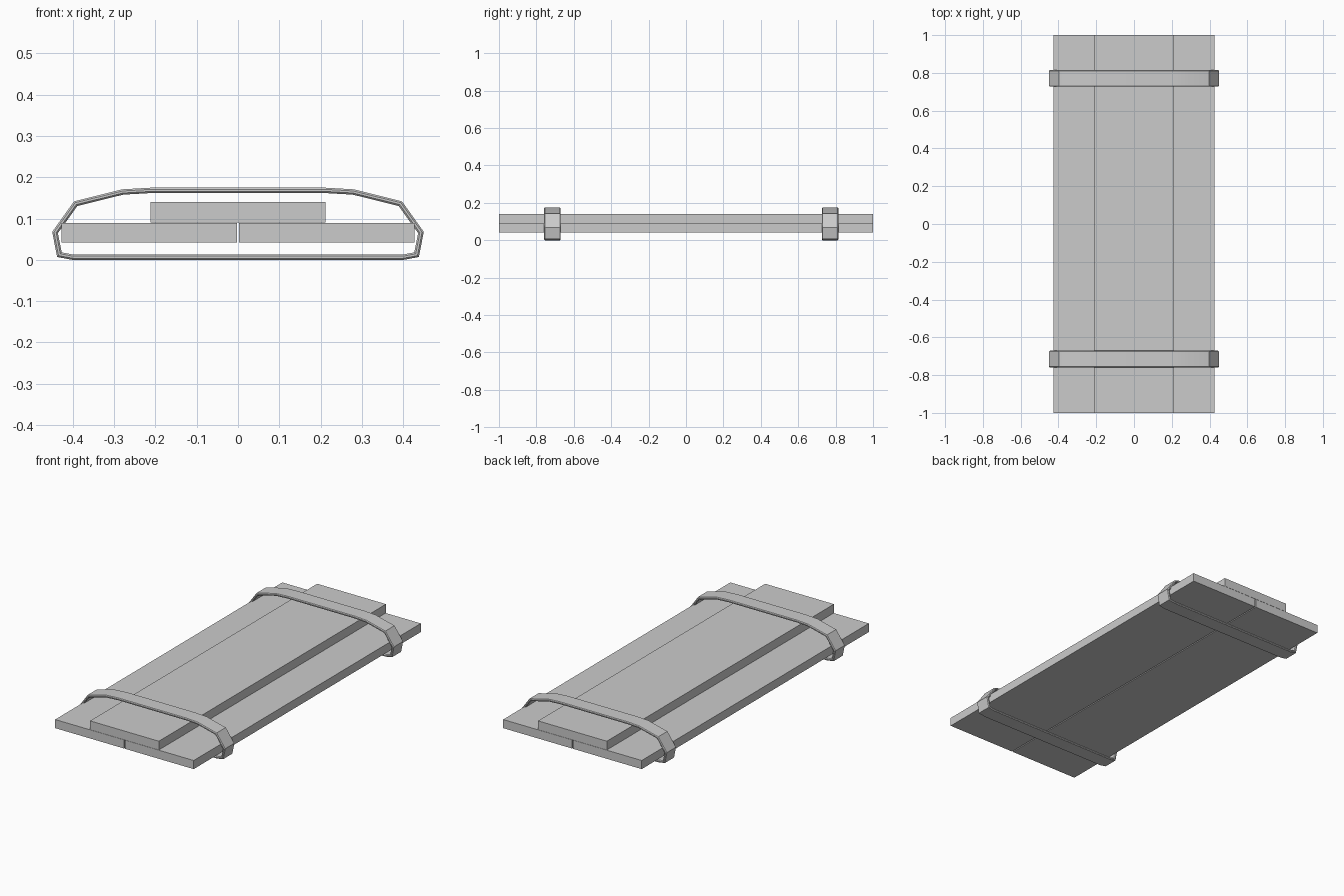
import bpy, bmesh
from mathutils import Vector

cube = bpy.data.objects.get("Cube")
if cube:
    bpy.data.objects.remove(cube, do_unlink=True)


def make_material(name, value):
    mat = bpy.data.materials.new(name)
    mat.use_nodes = True
    color = (value, value, value, 1)
    mat.diffuse_color = color
    mat.node_tree.nodes["Principled BSDF"].inputs["Base Color"].default_value = color
    return mat


gray = make_material("plain gray", 0.6)


def finish(name, bm):
    bmesh.ops.recalc_face_normals(bm, faces=bm.faces)
    mesh = bpy.data.meshes.new(name)
    bm.to_mesh(mesh)
    bm.free()
    mesh.materials.append(gray)
    obj = bpy.data.objects.new(name, mesh)
    bpy.context.collection.objects.link(obj)
    return obj


def plank(name, x0, x1, z0, z1):
    bm = bmesh.new()
    bmesh.ops.create_cube(bm, size=1)
    bmesh.ops.scale(bm, vec=(x1 - x0, 2, z1 - z0), verts=bm.verts)
    bmesh.ops.translate(bm, vec=((x0 + x1) / 2, 0, (z0 + z1) / 2), verts=bm.verts)
    return finish(name, bm)


# Two planks side by side with a narrow gap, a third on top
plank("left_plank", 0.003, 0.427, 0.042, 0.09)
plank("right_plank", -0.427, -0.003, 0.042, 0.09)
plank("top_plank", -0.212, 0.212, 0.091, 0.14)

# Outer outline of the strap, left half from bottom to top, then mirrored
half = [(0.4, 0), (0.438, 0.007), (0.45, 0.068), (0.397, 0.142), (0.28, 0.171), (0.21, 0.175)]
outline = [Vector(p) for p in half + [(-x, z) for x, z in reversed(half)]]


def strap(name, y, width=0.088, thick=0.013, cut=0.004):
    # Chamfered band section: (depth below outer outline, position along y)
    w = width / 2
    section = [(0, cut - w), (0, w - cut), (cut, w), (thick - cut, w),
               (thick, w - cut), (thick, cut - w), (thick - cut, -w), (cut, -w)]
    bm = bmesh.new()
    rings = []
    for i, p in enumerate(outline):
        before = (p - outline[i - 1]).normalized()
        after = (outline[(i + 1) % len(outline)] - p).normalized()
        n0, n1 = Vector((-before.y, before.x)), Vector((-after.y, after.x))
        inward = (n0 + n1) / (1 + n0.dot(n1))
        ring = []
        for depth, dy in section:
            q = p + inward * depth
            ring.append(bm.verts.new((q.x, y + dy, q.y)))
        rings.append(ring)
    for i, a in enumerate(rings):
        b = rings[i - 1]
        for j in range(len(section)):
            bm.faces.new((a[j - 1], a[j], b[j], b[j - 1]))
    obj = finish(name, bm)
    bpy.ops.object.select_all(action="DESELECT")
    obj.select_set(True)
    bpy.context.view_layer.objects.active = obj
    bpy.ops.object.shade_smooth_by_angle(angle=0.45)


# Straps around the stack near each end
strap("front_strap", -0.715)
strap("back_strap", 0.771)
